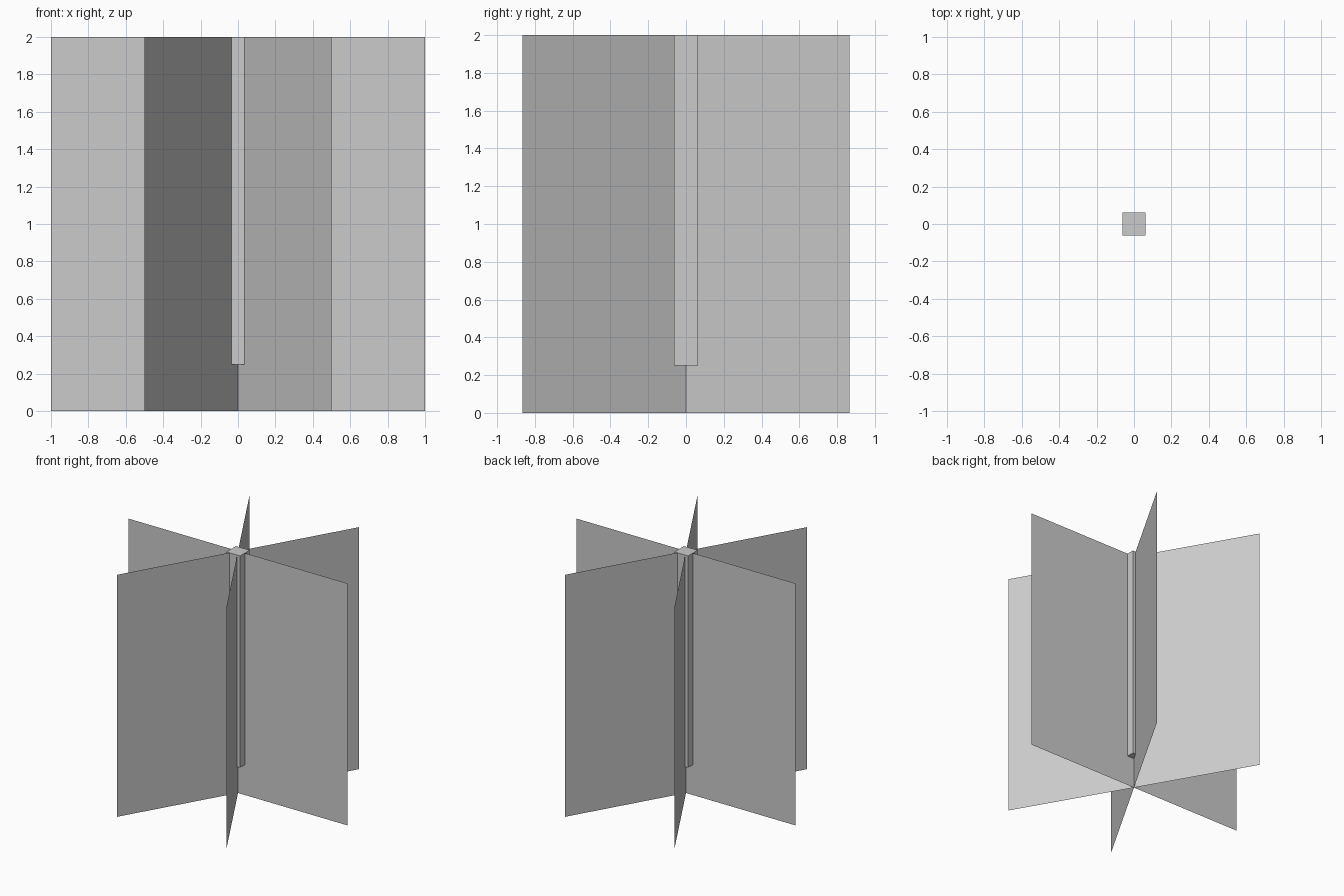
import bpy
from math import radians, pi

if "Cube" in bpy.data.objects:
    bpy.data.objects.remove(bpy.data.objects["Cube"])

# Three upright leaf cards crossing at 60 degrees
for i in range(3):
    bpy.ops.mesh.primitive_plane_add(size=2, location=(0, 0, 1),
                                     rotation=(pi / 2, 0, radians(60 * i)))
    bpy.context.object.name = f"foliage_card_{i + 1}"

# Slim square core, floating above the ground
bottom, top, width = 0.25, 2.0, 0.125
bpy.ops.mesh.primitive_cube_add(size=1, location=(0, 0, (bottom + top) / 2))
core = bpy.context.object
core.name = "core_post"
core.scale = (width, width, top - bottom)
bpy.ops.object.transform_apply(location=False, rotation=False, scale=True)
